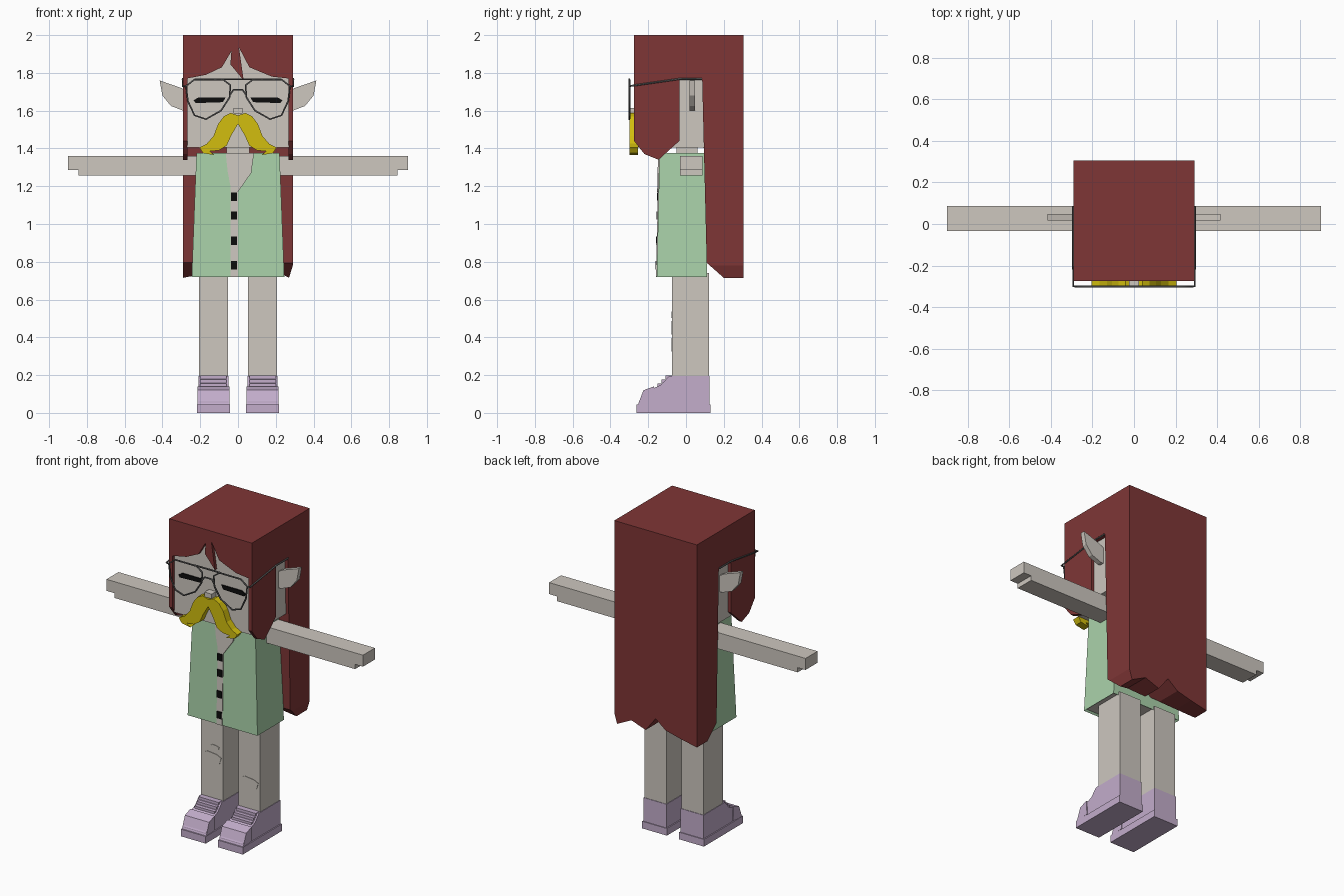
import bpy, bmesh
from mathutils import Vector

cube = bpy.data.objects.get("Cube")
if cube:
    bpy.data.objects.remove(cube, do_unlink=True)


def material(name, rgb):
    lin = [(c / 255 / 12.92 if c < 11 else ((c / 255 + 0.055) / 1.055) ** 2.4) for c in rgb]
    m = bpy.data.materials.new(name)
    m.use_nodes = True
    m.diffuse_color = (*lin, 1)
    m.node_tree.nodes["Principled BSDF"].inputs["Base Color"].default_value = (*lin, 1)
    return m


SKIN = material("pale skin", (205, 199, 191))
HAIR = material("dark red hair", (127, 54, 54))
GREEN = material("soft green", (170, 210, 170))
PURPLE = material("lilac", (195, 173, 203))
GOLD = material("mustard gold", (210, 190, 14))
BLACK = material("black", (12, 12, 12))
STEEL = material("dark steel", (88, 88, 88))
SIDES = (("right", -1), ("left", 1))


def finish(name, bm, *mats):
    bmesh.ops.recalc_face_normals(bm, faces=bm.faces[:])
    mesh = bpy.data.meshes.new(name)
    bm.to_mesh(mesh)
    bm.free()
    for m in mats:
        mesh.materials.append(m)
    ob = bpy.data.objects.new(name, mesh)
    bpy.context.collection.objects.link(ob)
    return ob


def prism_bm(pts, axis, a, b):
    """Outline (x,z) pushed along y, or (y,z) pushed along x."""
    bm = bmesh.new()
    place = (lambda u, v: (u, a, v)) if axis == "y" else (lambda u, v: (a, u, v))
    face = bm.faces.new([bm.verts.new(place(u, v)) for u, v in pts])
    out = bmesh.ops.extrude_face_region(bm, geom=[face])
    push = Vector((0, b - a, 0)) if axis == "y" else Vector((b - a, 0, 0))
    bmesh.ops.translate(bm, vec=push, verts=[v for v in out["geom"] if isinstance(v, bmesh.types.BMVert)])
    return bm


def prism(name, pts, axis, a, b, mat):
    return finish(name, prism_bm(pts, axis, a, b), mat)


def box(name, x, y, z, mat):
    return prism(name, [(x[0], z[0]), (x[1], z[0]), (x[1], z[1]), (x[0], z[1])], "y", *y, mat)


def wire(name, pts, mat, closed=False):
    cu = bpy.data.curves.new(name, "CURVE")
    cu.dimensions = "3D"
    cu.bevel_depth = 0.005
    cu.bevel_resolution = 1
    cu.use_fill_caps = True
    sp = cu.splines.new("POLY")
    sp.points.add(len(pts) - 1)
    for p, co in zip(sp.points, pts):
        p.co = (*co, 1)
    sp.use_cyclic_u = closed
    cu.materials.append(mat)
    ob = bpy.data.objects.new(name, cu)
    bpy.context.collection.objects.link(ob)
    bpy.ops.object.select_all(action="DESELECT")
    ob.select_set(True)
    bpy.context.view_layer.objects.active = ob
    bpy.ops.object.convert(target="MESH")


# head and neck
box("head", (-0.27, 0.27), (-0.255, 0.1), (1.405, 1.975), SKIN)
box("neck", (-0.06, 0.06), (-0.05, 0.06), (1.35, 1.41), SKIN)
box("nose", (-0.025, 0.025), (-0.3, -0.25), (1.585, 1.615), SKIN)

# hair: roof, fringe, side panels
box("hair_top", (-0.29, 0.29), (-0.275, 0.305), (1.97, 2.0), HAIR)
prism("hair_fringe", [(-0.29, 2), (-0.29, 1.45), (-0.272, 1.44), (-0.272, 1.77), (-0.17, 1.79),
                      (-0.085, 1.83), (-0.035, 1.915), (-0.04, 1.845), (0.03, 1.76), (0.005, 1.935),
                      (0.06, 1.83), (0.18, 1.78), (0.272, 1.77), (0.272, 1.44), (0.29, 1.45), (0.29, 2)],
      "y", -0.275, -0.25, HAIR)
for side, s in SIDES:
    prism(side + "_hair_panel", [(-0.275, 2), (-0.275, 1.44), (-0.22, 1.37), (-0.145, 1.34), (-0.035, 1.44),
                                 (-0.035, 1.765), (0.09, 1.765), (0.09, 2)], "x", s * 0.268, s * 0.29, HAIR)

# long back hair with ragged hem, sloping front and trimmed lower corner
bm = prism_bm([(-0.29, 2), (-0.29, 0.715), (-0.17, 0.74), (-0.07, 0.765), (0.0, 0.82), (0.07, 0.73),
               (0.17, 0.765), (0.27, 0.715), (0.29, 0.78), (0.29, 2)], "y", 0.08, 0.305)
for v in bm.verts:
    if v.co.y < 0.1:
        v.co.y += 0.03 * min(1, (2 - v.co.z) / 1.2)
cut = bmesh.ops.bisect_plane(bm, geom=bm.verts[:] + bm.edges[:] + bm.faces[:], plane_co=(0, 0.115, 0.79),
                             plane_no=(0, -0.66, -0.75), clear_outer=True)
bmesh.ops.holes_fill(bm, edges=[e for e in bm.edges if e.is_boundary], sides=0)
finish("back_hair", bm, HAIR)

# ears and closed eyes
for side, s in SIDES:
    prism(side + "_ear", [(s * x, z) for x, z in ((0.265, 1.70), (0.30, 1.72), (0.415, 1.76), (0.40, 1.68),
                                                   (0.355, 1.625), (0.29, 1.6), (0.265, 1.6))],
          "y", 0.018, 0.048, SKIN)
    prism(side + "_eye", [(s * x, z) for x, z in ((0.065, 1.67), (0.21, 1.67), (0.235, 1.655), (0.225, 1.64),
                                                   (0.08, 1.645))], "y", -0.262, -0.254, BLACK)

# moustache
half = [(0.04, 1.588), (0.075, 1.57), (0.105, 1.53), (0.13, 1.465), (0.165, 1.425), (0.205, 1.405), (0.185, 1.375),
        (0.125, 1.365), (0.15, 1.385), (0.1, 1.39), (0.06, 1.415), (0.035, 1.47)]
prism("moustache", [(0, 1.575)] + half + [(0, 1.53)] + [(-x, z) for x, z in reversed(half)],
      "y", -0.3, -0.253, GOLD)

# glasses
for side, s in SIDES:
    rim = ((0.275, 1.73), (0.23, 1.765), (0.08, 1.765), (0.04, 1.735), (0.045, 1.67), (0.09, 1.6),
           (0.17, 1.555), (0.23, 1.575), (0.265, 1.65))
    wire(side + "_glasses_rim", [(s * x, -0.3, z) for x, z in rim], STEEL, True)
    wire(side + "_glasses_arm", [(s * 0.275, -0.3, 1.73), (s * 0.293, -0.3, 1.73), (s * 0.293, -0.035, 1.768),
                                 (s * 0.293, 0.085, 1.768)], STEEL)
wire("glasses_top_bar", [(-0.09, -0.3, 1.767), (0.09, -0.3, 1.767)], STEEL)
wire("glasses_bridge", [(-0.045, -0.3, 1.68), (-0.025, -0.3, 1.71), (0.025, -0.3, 1.71), (0.045, -0.3, 1.68)], STEEL)


# tunic: flared block with an open-looking hem
def lean(bm):
    for v in bm.verts:
        v.co.y -= (1.37 - v.co.z) * 0.023


bm = prism_bm([(-0.245, 0.72), (0.245, 0.72), (0.22, 1.375), (-0.22, 1.375)], "y", -0.14, 0.11)
for v in bm.verts:
    if v.co.y < 0:
        v.co.y -= (1.37 - v.co.z) * 0.023
bmesh.ops.recalc_face_normals(bm, faces=bm.faces[:])
hem = min(bm.faces, key=lambda f: f.calc_center_median().z)
bmesh.ops.inset_individual(bm, faces=[hem], thickness=0.015)
hem.material_index = 1
bmesh.ops.translate(bm, vec=(0, 0, 0.01), verts=hem.verts[:])
finish("tunic", bm, GREEN, SKIN)

# neckline, placket and buttons
bm = prism_bm([(-0.065, 1.376), (0.085, 1.376), (0.06, 1.27), (0.0, 1.18), (0.0, 0.72), (-0.04, 0.72),
               (-0.04, 1.2), (-0.055, 1.28)], "y", -0.144, -0.138)
lean(bm)
finish("neckline_and_placket", bm, SKIN)
bm = prism_bm([(0.06, 1.376), (0.085, 1.376), (0.07, 1.27), (0.0, 1.17), (-0.03, 1.17), (0.05, 1.28)],
              "y", -0.148, -0.14)
lean(bm)
finish("collar_edge", bm, SKIN)
for i, z in enumerate((1.145, 1.045, 0.912, 0.782)):
    y = -0.14 - (1.37 - z) * 0.023
    box(f"button_{i + 1}", (-0.038, -0.004), (y - 0.009, y), (z - 0.022, z + 0.022), BLACK)

# arms, legs and shoes
for side, s in SIDES:
    prism(side + "_arm", [(s * x, z) for x, z in ((0.2, 1.36), (0.9, 1.36), (0.9, 1.287), (0.845, 1.287),
                                                   (0.845, 1.257), (0.2, 1.257))], "y", -0.033, 0.087, SKIN)
    mid = s * 0.13
    box(side + "_leg", (mid - 0.077, mid + 0.077), (-0.073, 0.122), (0.15, 0.74), SKIN)
    prism(side + "_shoe", [(-0.25, 0.03), (-0.25, 0.06), (-0.215, 0.115), (-0.15, 0.14), (-0.13, 0.15),
                           (-0.09, 0.195), (0.125, 0.195), (0.125, 0.03)], "x", mid - 0.08, mid + 0.08, PURPLE)
    prism(side + "_sole", [(-0.262, 0), (-0.262, 0.045), (0.13, 0.045), (0.13, 0)], "x",
          mid - 0.087, mid + 0.087, PURPLE)
    prism(side + "_toe_cap", [(-0.256, 0.04), (-0.225, 0.12), (-0.17, 0.14), (-0.165, 0.05)], "x",
          mid - 0.085, mid + 0.085, PURPLE)
    for i in range(3):
        y, z = -0.14 + i * 0.021, 0.15 + i * 0.021
        box(f"{side}_strap_{i + 1}", (mid - 0.07, mid + 0.07), (y - 0.01, y + 0.03), (z - 0.012, z + 0.005), PURPLE)

# knee patches
for name, x, z, w in (("right_knee_patch", -0.13, 0.45, 0.065), ("right_small_patch", -0.11, 0.52, 0.03),
                      ("left_knee_patch", 0.13, 0.36, 0.065)):
    h = w * 0.55
    prism(name, [(x - w, z + h * 0.5), (x - w * 0.5, z + h), (x + w * 0.5, z + h * 0.8), (x + w, z + h * 0.4),
                 (x + w * 0.8, z - h * 0.8), (x - w * 0.6, z - h)], "y", -0.076, -0.07, SKIN)
